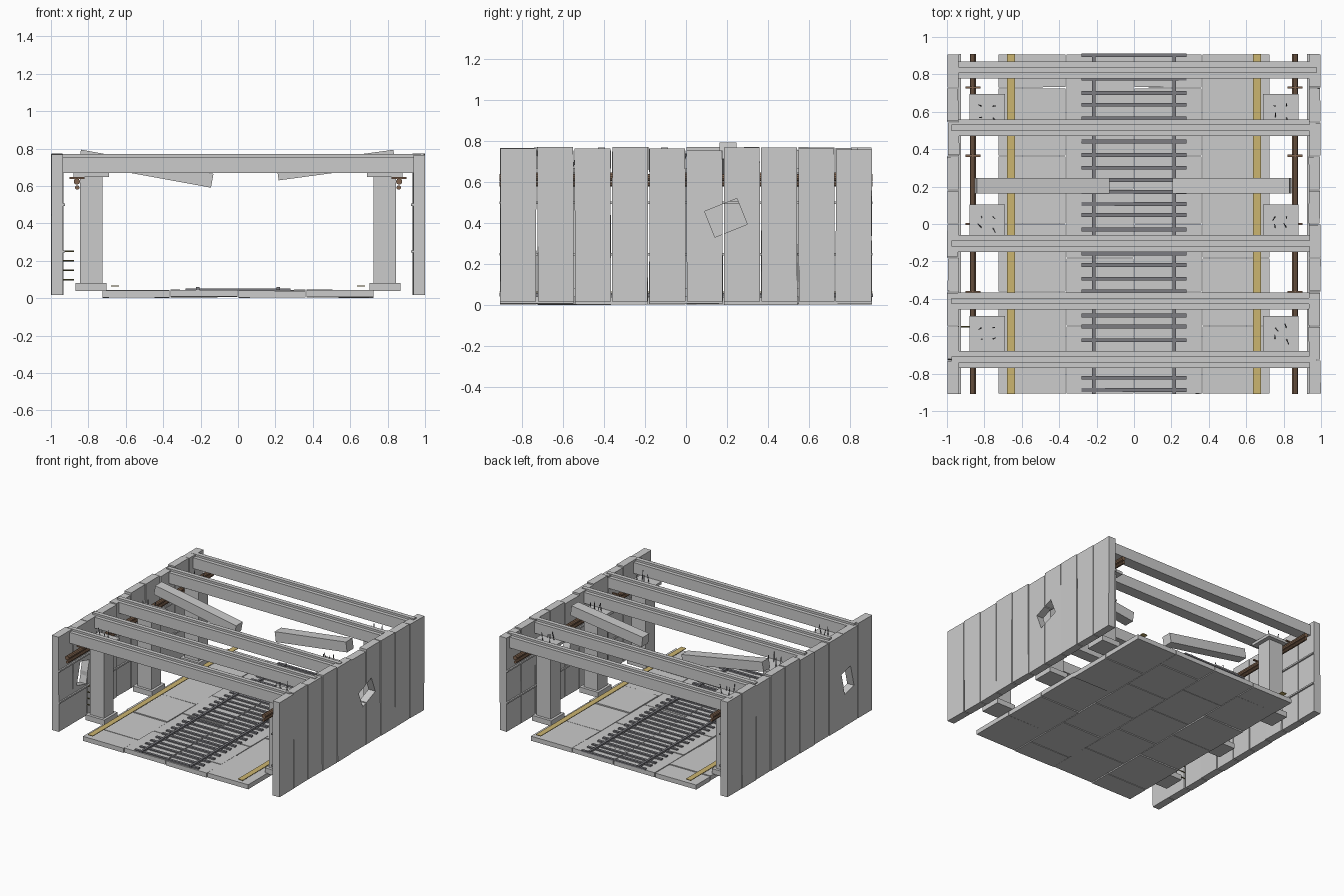
import bpy, bmesh, math, random
from mathutils import Matrix, Vector, Euler

if "Cube" in bpy.data.objects:
    bpy.data.objects.remove(bpy.data.objects["Cube"])

random.seed(4)


def material(name, rgb):
    m = bpy.data.materials.new(name)
    m.diffuse_color = (*rgb, 1)
    m.use_nodes = True
    m.node_tree.nodes["Principled BSDF"].inputs["Base Color"].default_value = m.diffuse_color
    return m


YELLOW = material("warning_yellow", (0.60, 0.46, 0.16))
RUST = material("rust", (0.22, 0.13, 0.08))
STEEL = material("steel", (0.20, 0.20, 0.22))
OLIVE = material("olive_rod", (0.16, 0.14, 0.05))


def finish(bm, name, mat):
    me = bpy.data.meshes.new(name)
    bm.to_mesh(me)
    bm.free()
    ob = bpy.data.objects.new(name, me)
    bpy.context.collection.objects.link(ob)
    if mat:
        me.materials.append(mat)
    return ob


def add_box(bm, c, s, rot=(0, 0, 0)):
    mx = Matrix.Translation(c) @ Euler(rot).to_matrix().to_4x4() @ Matrix.Diagonal((*s, 1))
    bmesh.ops.create_cube(bm, size=1, matrix=mx)


def box(name, c, s, rot=(0, 0, 0), mat=None):
    bm = bmesh.new()
    add_box(bm, c, s, rot)
    return finish(bm, name, mat)


def add_rod(bm, a, b, r, n=8):
    a, b = Vector(a), Vector(b)
    d = b - a
    mx = Matrix.Translation((a + b) / 2) @ d.to_track_quat('Z', 'Y').to_matrix().to_4x4()
    bmesh.ops.create_cone(bm, cap_ends=True, segments=n, radius1=r, radius2=r,
                          depth=d.length, matrix=mx)


def jit(a):
    return random.uniform(-a, a)


# staggered floor slabs, slightly uneven
L = 0.91
for col in range(4):
    x = -0.545 + col * 0.3635
    step = 2 * L / 5
    cuts = [-L + step * i for i in range(6)]
    if col % 2 == 0:
        cuts = [-L] + [-L + step * (i + 0.5) for i in range(5)] + [L]
    for y0, y1 in zip(cuts, cuts[1:]):
        box("floor_slab", (x, (y0 + y1) / 2, 0.024 + jit(0.003)),
            (0.358, y1 - y0 - 0.006, 0.036), (jit(0.006), jit(0.006), jit(0.004)))

# track: sleepers and two rails
bm = bmesh.new()
for i in range(28):
    add_box(bm, (0, -0.885 + i * 0.0662 + jit(0.006), 0.047), (0.56, 0.02, 0.012))
finish(bm, "track_sleepers", STEEL)
for s in (-1, 1):
    box("track_rail", (s * 0.215, 0, 0.051), (0.018, 2 * L, 0.016), mat=STEEL)

# wall panels, each with its own height and offset
panels = {}
for s in (-1, 1):
    for i in range(10):
        y = -0.819 + i * 0.182
        top = 0.762 + jit(0.012)
        panels[s, i] = box("wall_panel", (s * (0.967 + jit(0.003)), y, (top + 0.018) / 2),
                           (0.06, 0.175, top - 0.018), (jit(0.004), 0, jit(0.015)))


def breach(side, y, z, size, rot, hit):
    cutter = box("breach_cutter", (side * 0.967, y, z), (0.3, *size), (rot, 0, 0))
    cutter.hide_render = True
    cutter.hide_viewport = True
    cutter.display_type = 'WIRE'
    for i in hit:
        m = panels[side, i].modifiers.new("breach", 'BOOLEAN')
        m.operation = 'DIFFERENCE'
        m.solver = 'EXACT'
        m.object = cutter


# broken openings through each wall
breach(1, 0.195, 0.427, (0.17, 0.135), 0.38, (5, 6))
breach(-1, -0.60, 0.37, (0.12, 0.18), -0.25, (1, 2))

for s in (-1, 1):
    # yellow edge strip, wall ledges
    box("warning_strip", (s * 0.657, 0, 0.066), (0.043, 2 * L, 0.005), mat=YELLOW)
    for z in (0.25, 0.50):
        box("wall_ledge", (s * 0.931, 0, z), (0.012, 2 * L, 0.012))

    # columns with base, capital and bent reinforcement stubs
    for y in (-0.585, 0.01, 0.60):
        box("column_base", (s * 0.787, y, 0.061), (0.166, 0.166, 0.042))
        box("column_shaft", (s * 0.785, y, 0.365), (0.122, 0.122, 0.57))
        box("column_capital", (s * 0.785, y, 0.659), (0.188, 0.188, 0.022))
        bm = bmesh.new()
        for k in range(4):
            p = Vector((s * 0.785 + (k % 2 - 0.5) * 0.06, y + (k // 2 - 0.5) * 0.06, 0.66))
            add_rod(bm, p, p + Vector((jit(0.02), jit(0.03), 0.08)), 0.003, 6)
        finish(bm, "rebar_stubs", STEEL)

    # pair of rusty pipes and their brackets
    bm = bmesh.new()
    add_rod(bm, (s * 0.862, -L, 0.624), (s * 0.862, L, 0.624), 0.017, 10)
    add_rod(bm, (s * 0.860, -L, 0.592), (s * 0.860, L, 0.592), 0.012, 10)
    finish(bm, "service_pipes", RUST)
    for y in (-0.73, -0.365, 0, 0.365, 0.73):
        box("pipe_bracket", (s * 0.862, y, 0.643), (0.08, 0.012, 0.01), mat=RUST)

# wall rungs on the left
bm = bmesh.new()
for z in (0.10, 0.15, 0.20, 0.25):
    add_rod(bm, (-0.94, -0.55, z), (-0.876, -0.55, z), 0.004, 6)
finish(bm, "wall_rungs", OLIVE)

# roof beams with a top rib
for y in (-0.725, -0.412, -0.105, 0.515, 0.823):
    box("roof_beam", (0, y, 0.712), (1.88, 0.09, 0.086))
    box("roof_beam_rib", (0, y, 0.762), (1.95, 0.033, 0.018))

# collapsed beam halves
box("broken_beam_left", (-0.492, 0.205, 0.693), (0.72, 0.082, 0.075), (0, 0.181, 0))
box("broken_beam_right", (0.524, 0.205, 0.712), (0.63, 0.082, 0.08), (0, -0.134, 0))
